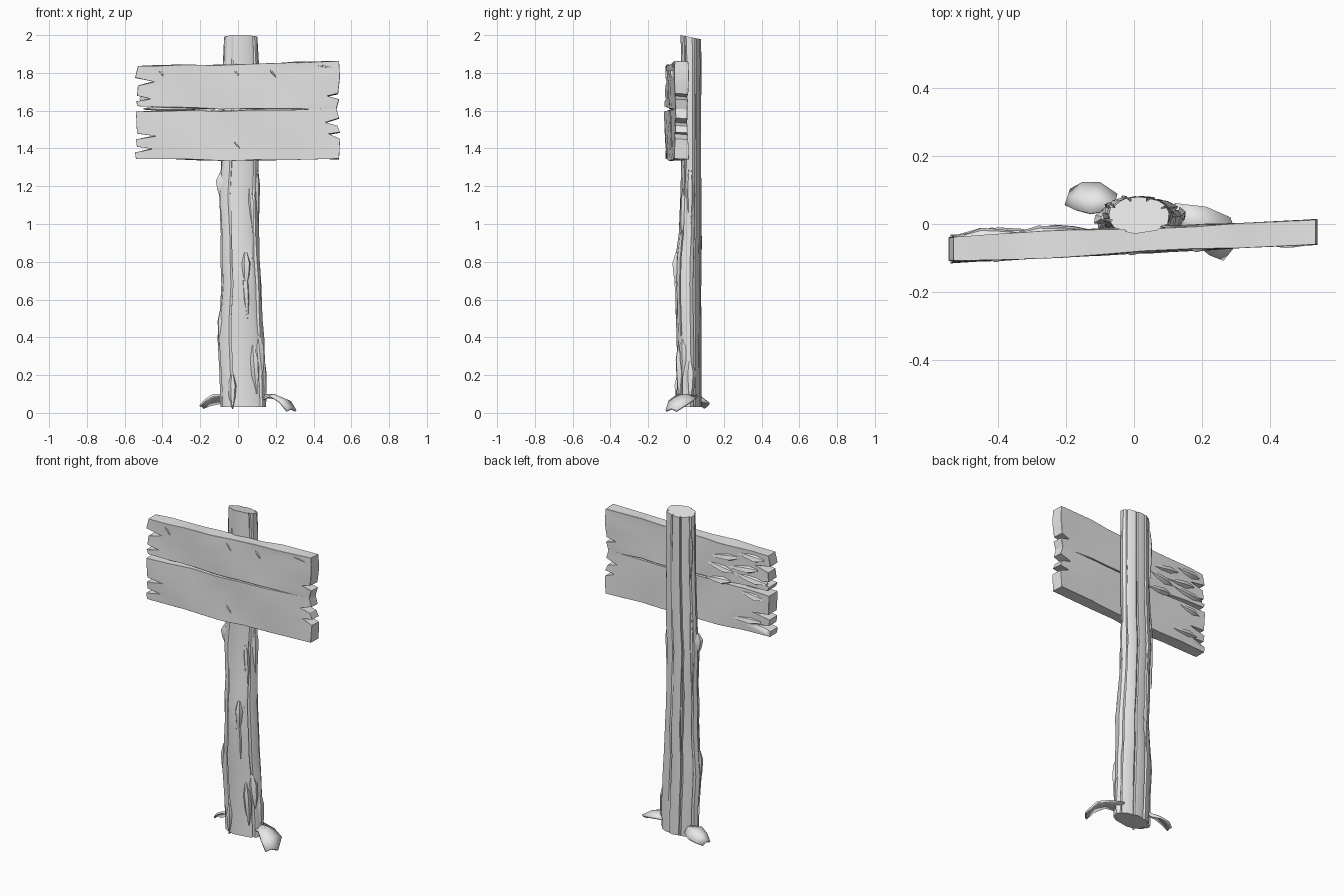
import bpy, bmesh, math, random
from mathutils import Vector

random.seed(4)
cube = bpy.data.objects.get("Cube")
if cube:
    bpy.data.objects.remove(cube, do_unlink=True)

wood = bpy.data.materials.new("weathered_grey_wood")
wood.use_nodes = True
GREY = (0.8, 0.8, 0.8, 1)
wood.diffuse_color = GREY
wood.node_tree.nodes["Principled BSDF"].inputs["Base Color"].default_value = GREY


def finish(bm, name, angle=28):
    bmesh.ops.recalc_face_normals(bm, faces=bm.faces[:])
    mesh = bpy.data.meshes.new(name)
    bm.to_mesh(mesh)
    bm.free()
    ob = bpy.data.objects.new(name, mesh)
    bpy.context.collection.objects.link(ob)
    mesh.materials.append(wood)
    bpy.ops.object.select_all(action="DESELECT")
    ob.select_set(True)
    bpy.context.view_layer.objects.active = ob
    bpy.ops.object.shade_smooth_by_angle(angle=math.radians(angle))
    return ob


def loft(name, rings, angle=28):
    """Skin a list of equal rings and cap both ends."""
    bm = bmesh.new()
    vs = [[bm.verts.new(p) for p in r] for r in rings]
    n = len(vs[0])
    for a, b in zip(vs, vs[1:]):
        for i in range(n):
            j = (i + 1) % n
            bm.faces.new((a[i], a[j], b[j], b[i]))
    bm.faces.new(vs[0])
    bm.faces.new(vs[-1])
    return finish(bm, name, angle)


def splinter(name, start, end, width, out, depth):
    """Tapered wedge of wood lying along a surface that faces 'out'."""
    a, b, o = Vector(start), Vector(end), Vector(out).normalized()
    side = (b - a).cross(o).normalized() * width
    rings = []
    for t, w, d in ((0, .35, .2), (.3, 1, 1), (.65, .8, .7), (1, .1, .1)):
        c = a.lerp(b, t)
        rings.append([c - side * w - o * .012, c - side * w * .6 + o * depth * d,
                      c + side * w * .3 + o * depth * d * .8, c + side * w - o * .012])
    return loft(name, rings)


# Post: rings of height, x range and y range, with cracks running down the bark
SECTIONS = [(.03, -.09, .15, -.05, .08), (.2, -.095, .145, -.045, .08),
            (.4, -.105, .14, -.05, .08), (.5, -.1, .13, -.055, .08),
            (.68, -.085, .125, -.06, .08), (.82, -.09, .115, -.055, .08),
            (.95, -.09, .11, -.04, .08), (1.15, -.1, .105, -.03, .08),
            (1.3, -.09, .11, -.025, .08), (1.6, -.08, .11, -.025, .08),
            (1.85, -.08, .11, -.025, .08), (1.99, -.075, .105, -.03, .08)]
CORNERS = [8, 52, 90, 128, 175, 218, 262, 305, 335]
CRACKS = [28, 72, 110, 152, 196, 240, 322]
angles = sorted([(a, 1.0) for a in CORNERS] +
                [(c + d, f) for c in CRACKS for d, f in ((-4, .96), (0, .78), (4, .99))])
rings = []
for z, x0, x1, y0, y1 in SECTIONS:
    ring = []
    for a, f in angles:
        t = math.radians(a)
        k = f * random.uniform(.98, 1.04)
        if f < .9:
            k = 1 - (1 - f) * (.35 + .65 * abs(math.sin(z * 4 + a)))
        y = (y0 + y1) / 2 + (y1 - y0) / 2 * k * math.sin(t)
        top = -.2 * (y + .03) + .01 if z > 1.95 else 0
        ring.append(((x0 + x1) / 2 + (x1 - x0) / 2 * k * math.cos(t), y, z + top))
    rings.append(ring)
loft("post", rings)


# Planks: split-ended outline, thickened, slightly skewed and warped
def plank(name, outline, front, back):
    bm = bmesh.new()
    face = bm.faces.new([bm.verts.new((x, 0, z)) for x, z in outline])
    ext = bmesh.ops.extrude_face_region(bm, geom=[face])
    moved = [v for v in ext["geom"] if isinstance(v, bmesh.types.BMVert)]
    bmesh.ops.translate(bm, verts=moved, vec=(0, 1, 0))
    rim = [e for e in bm.edges if abs(e.verts[0].co.y - e.verts[1].co.y) < .5]
    middle = (min(z for x, z in outline) + max(z for x, z in outline)) / 2
    for x in (-.36, -.2, -.05, .1, .25, .4):
        bmesh.ops.bisect_plane(bm, geom=bm.verts[:] + bm.edges[:] + bm.faces[:],
                               plane_co=(x, 0, 0), plane_no=(1, 0, .12))
    for z in (middle - .09, middle, middle + .09):
        bmesh.ops.bisect_plane(bm, geom=bm.verts[:] + bm.edges[:] + bm.faces[:],
                               plane_co=(0, 0, z), plane_no=(0, 0, 1))
    for v in bm.verts:
        x, y, z = v.co
        warp = .004 * math.sin(9 * x + 14 * z)
        v.co.y = front + .05 * x + warp if y < .5 else back + .043 * x - warp
        v.co.z += .003 * math.sin(17 * x + 40 * y)
    bmesh.ops.triangulate(bm, faces=bm.faces[:])
    ob = finish(bm, name)
    bev = ob.modifiers.new("worn_edges", "BEVEL")
    bev.width = .006
    bev.segments = 1
    bev.limit_method = "ANGLE"
    bev.angle_limit = math.radians(50)


plank("upper_plank", [
    (-.53, 1.625), (-.3, 1.615), (0, 1.608), (.3, 1.612), (.52, 1.605), (.535, 1.66),
    (.47, 1.675), (.53, 1.69), (.54, 1.78), (.535, 1.862), (.3, 1.857), (.02, 1.845),
    (-.2, 1.842), (-.53, 1.838), (-.545, 1.775), (-.44, 1.755), (-.53, 1.735),
    (-.535, 1.68), (-.46, 1.665), (-.54, 1.65)], -.085, -.012)
plank("lower_plank", [
    (-.54, 1.345), (-.3, 1.342), (0, 1.335), (.3, 1.342), (.535, 1.345), (.54, 1.45),
    (.48, 1.475), (.54, 1.485), (.525, 1.52), (.46, 1.535), (.535, 1.56), (.52, 1.612),
    (.25, 1.605), (0, 1.6), (-.25, 1.6), (-.54, 1.597), (-.535, 1.48),
    (-.43, 1.468), (-.54, 1.45), (-.535, 1.41), (-.45, 1.4), (-.545, 1.38)], -.085, -.012)

# Torn wood on the back of the planks
BACK = (0, 1, .15)
for i, (x, z, length, drop) in enumerate([
        (-.5, 1.8, .17, .01), (-.46, 1.73, .2, -.02), (-.52, 1.66, .22, .02),
        (-.34, 1.78, .2, -.03), (-.3, 1.68, .18, .03), (-.5, 1.56, .15, .02),
        (-.48, 1.42, .2, -.01), (-.28, 1.62, .16, -.01)]):
    y = -.014 + .043 * x
    splinter(f"back_splinter_{i + 1}", (x, y, z), (x + length, y + .006, z + drop),
             .028, BACK, .02)

# Nail splits and edge slivers on the front of the planks
for i, (x, z) in enumerate([(0, 1.8), (0, 1.42), (-.4, 1.8), (.19, 1.8)]):
    y = -.086 + .05 * x
    splinter(f"front_split_{i + 1}", (x - .02, y, z + .015), (x + .012, y, z - .025),
             .007, (0, -1, 0), .006)
splinter("seam_sliver_left", (-.5, -.085, 1.61), (-.2, -.07, 1.608), .012, (0, -1, 0), -.004)
splinter("seam_sliver_right", (.45, -.045, 1.61), (.05, -.06, 1.604), .012, (0, -1, 0), -.004)
splinter("corner_chip", (.42, -.066, 1.84), (.51, -.062, 1.825), .008, (0, -1, 0), .006)

# Knots and loose bark on the post
BARK = [("left_knot", (-.092, .02, 1.27), (-.09, .02, 1.13), .025, (-1, -.1, 0), .028),
        ("front_knot", (.04, -.05, .85), (.04, -.05, .66), .03, (.1, -1, 0), .024),
        ("front_bark", (.03, -.05, .76), (.05, -.05, .5), .024, (0, -1, 0), .01),
        ("low_left_knot", (-.095, .0, .54), (-.1, .0, .36), .022, (-1, -.3, 0), .012),
        ("right_bark", (.105, -.02, .42), (.13, -.02, .2), .03, (.7, -1, 0), .014),
        ("right_lower_bark", (.08, -.04, .36), (.1, -.04, .1), .025, (.3, -1, 0), .016),
        ("right_foot_bark", (.14, .02, .28), (.15, .02, .06), .03, (1, -.1, 0), .006),
        ("upper_right_bark", (.1, .02, 1.32), (.105, .02, .95), .025, (1, -.2, 0), .012),
        ("upper_front_bark", (.06, -.015, 1.2), (.08, -.025, .95), .02, (.4, -1, 0), .012),
        ("back_bark", (-.03, .076, 1.1), (-.02, .076, .5), .014, (0, 1, 0), .008),
        ("back_left_bark", (-.07, .055, 1.4), (-.08, .055, .9), .014, (-.8, 1, 0), .01),
        ("back_side_ridge", (-.07, .055, 1.9), (-.07, .055, 1.6), .014, (-.8, 1, 0), .01),
        ("front_foot_bark", (-.03, -.045, .2), (-.03, -.045, .02), .025, (-.1, -1, 0), .014)]
for args in BARK:
    splinter(*args)


# Curled bark flaps at the foot
def flap(name, edge_a, edge_b):
    bm = bmesh.new()
    rows = []
    for a, b in zip(edge_a, edge_b):
        mid = (Vector(a) + Vector(b)) / 2 + Vector((0, 0, .012))
        rows.append([bm.verts.new(p) for p in (a, mid, b)])
    for r, s in zip(rows, rows[1:]):
        for i in range(2):
            bm.faces.new((r[i], r[i + 1], s[i + 1], s[i]))
    ob = finish(bm, name, 35)
    sol = ob.modifiers.new("bark_thickness", "SOLIDIFY")
    sol.thickness = .012
    sol.offset = 0


flap("left_foot_flap",
     [(-.06, .04, .09), (-.13, .03, .095), (-.17, .04, .07), (-.2, .055, .035)],
     [(-.05, .085, .06), (-.1, .12, .05), (-.15, .12, .04), (-.185, .1, .025)])
flap("right_foot_flap",
     [(.12, -.01, .07), (.17, -.05, .09), (.22, -.09, .06), (.26, -.105, .01)],
     [(.12, .06, .09), (.21, .05, .075), (.28, .02, .055), (.305, -.05, .01)])
